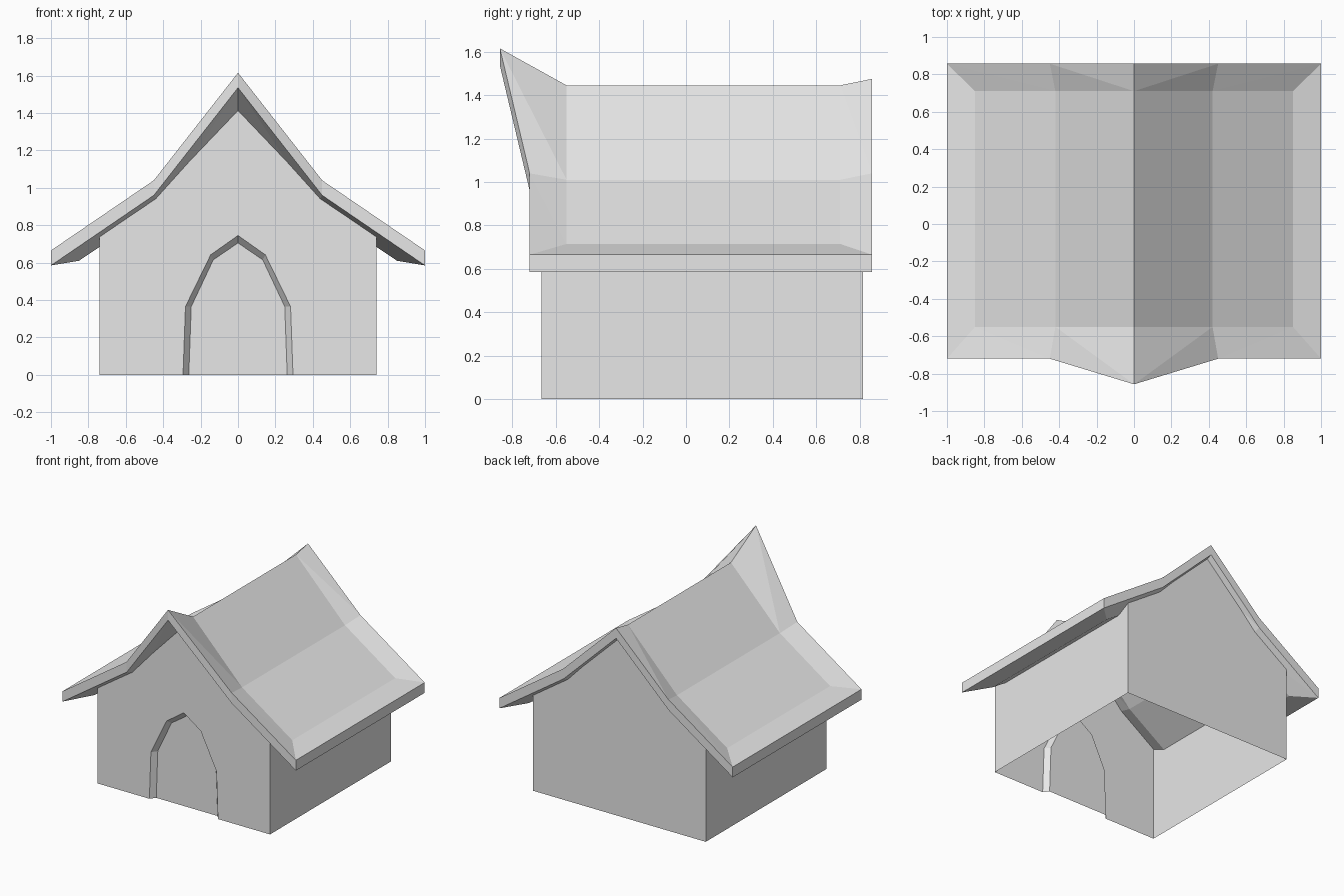
import bpy
import bmesh

cube = bpy.data.objects.get("Cube")
if cube:
    bpy.data.objects.remove(cube, do_unlink=True)

grey = bpy.data.materials.new("light_grey")
grey.use_nodes = True
colour = (0.8, 0.8, 0.8, 1)
grey.diffuse_color = colour
grey.node_tree.nodes["Principled BSDF"].inputs["Base Color"].default_value = colour


def finish(name, bm):
    """Turn a bmesh into a flat-shaded object."""
    mesh = bpy.data.meshes.new(name)
    bm.to_mesh(mesh)
    bm.free()
    mesh.materials.append(grey)
    obj = bpy.data.objects.new(name, mesh)
    bpy.context.collection.objects.link(obj)
    return obj


def mirrored(half):
    """Complete a left-right profile from its half, given from outside to centre."""
    return [(-x, *rest) for x, *rest in half] + [tuple(p) for p in half[-2::-1]]


def add_row(bm, half):
    return [bm.verts.new(p) for p in mirrored(half)]


# Roof: flared shell, each skin is a grid of four rows across the ridge
OUTER_X, INNER_X = (1, 0.45, 0), (0.85, 0.42, 0)
FRONT_Y, FRONT_Z = (-0.72, -0.72, -0.857), (0.665, 1.04, 1.615)
BACK_Z = (0.665, 1.04, 1.475)


def add_skin(bm, inner_z, drop):
    front = add_row(bm, [(x, y, z - drop) for x, y, z in zip(OUTER_X, FRONT_Y, FRONT_Z)])
    inner_front = add_row(bm, [(x, -0.55, z) for x, z in zip(INNER_X, inner_z)])
    inner_back = add_row(bm, [(x, 0.71, z) for x, z in zip(INNER_X, inner_z)])
    back = add_row(bm, [(x, 0.857, z - drop) for x, z in zip(OUTER_X, BACK_Z)])
    for i in range(4):
        bm.faces.new((inner_front[i], inner_front[i + 1], inner_back[i + 1], inner_back[i]))
        # Diagonals mirror about the ridge
        near, far = (i, i + 1) if i < 2 else (i + 1, i)
        for edge, inner, crease in ((front, inner_front, (far, near)),
                                    (back, inner_back, (near, far))):
            a, b = crease
            bm.faces.new((edge[a], inner[b], edge[b]))
            bm.faces.new((edge[a], inner[b], inner[a]))
    for side in (0, -1):
        bm.faces.new((front[side], inner_front[side], inner_back[side], back[side]))
    return front + back[::-1]


bm = bmesh.new()
upper = add_skin(bm, (0.715, 1.01, 1.445), 0)
lower = add_skin(bm, (0.61, 0.9, 1.34), 0.08)
for i in range(len(upper)):
    j = (i + 1) % len(upper)
    bm.faces.new((upper[i], upper[j], lower[j], lower[i]))
bmesh.ops.recalc_face_normals(bm, faces=bm.faces)
finish("roof", bm)

# Walls: open-bottomed shell with a recessed arched door in the front gable
FRONT, BACK, RECESS = -0.665, 0.815, -0.625
GABLE = [(0.74, 0), (0.74, 0.76), (0.43, 0.99), (0, 1.45)]
ARCH = [(0.294, 0), (0.281, 0.365), (0.146, 0.642), (0, 0.745)]
PANEL = [(0.263, 0), (0.25, 0.365), (0.132, 0.615), (0, 0.705)]


def outline(bm, half, y):
    return add_row(bm, [(x, y, z) for x, z in half])


bm = bmesh.new()
front, back = outline(bm, GABLE, FRONT), outline(bm, GABLE, BACK)
arch, panel = outline(bm, ARCH, FRONT), outline(bm, PANEL, RECESS)
bm.faces.new(front + arch[::-1])
rear = bm.faces.new(back)
bm.faces.new(panel)
for i in range(6):
    bm.faces.new((arch[i], arch[i + 1], panel[i + 1], panel[i]))
for i in (0, 5):
    bm.faces.new((front[i], front[i + 1], back[i + 1], back[i]))
bmesh.ops.recalc_face_normals(bm, faces=bm.faces)
bm.normal_update()
if rear.normal.y < 0:
    bmesh.ops.reverse_faces(bm, faces=bm.faces)
finish("walls_with_door", bm)
